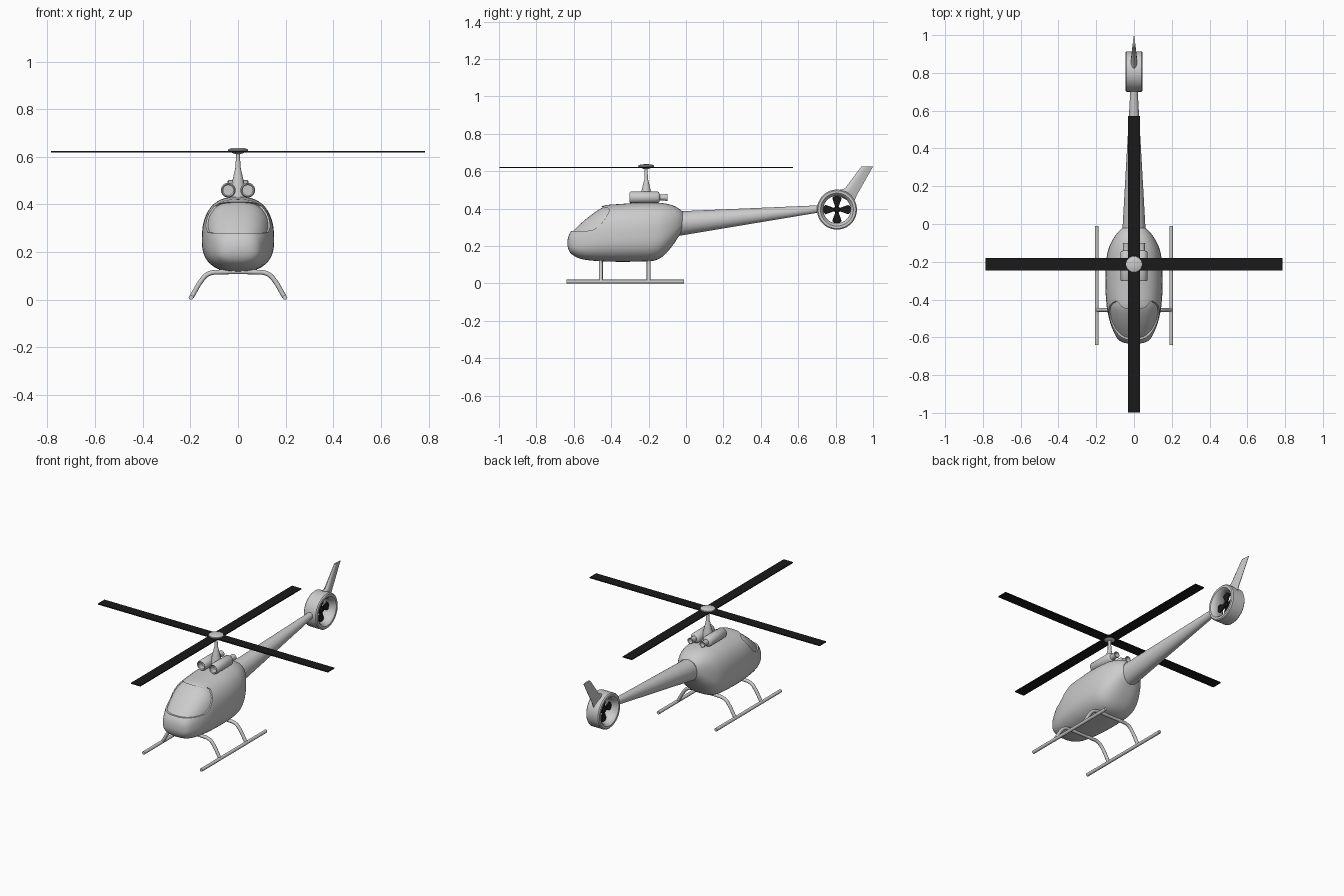
import bpy, bmesh, math
from mathutils import Vector

if "Cube" in bpy.data.objects:
    bpy.data.objects.remove(bpy.data.objects["Cube"])

black = bpy.data.materials.new("black")
black.diffuse_color = (0.01, 0.01, 0.01, 1)
black.use_nodes = True
black.node_tree.nodes["Principled BSDF"].inputs["Base Color"].default_value = black.diffuse_color


def make(name, verts, faces, angle=40, mat=None):
    me = bpy.data.meshes.new(name)
    me.from_pydata(verts, [], faces)
    bm = bmesh.new()
    bm.from_mesh(me)
    bmesh.ops.recalc_face_normals(bm, faces=bm.faces)
    bm.to_mesh(me)
    bm.free()
    ob = bpy.data.objects.new(name, me)
    bpy.context.collection.objects.link(ob)
    if mat:
        me.materials.append(mat)
    smooth(ob, angle)
    return ob


def smooth(ob, angle):
    bpy.ops.object.select_all(action='DESELECT')
    ob.select_set(True)
    bpy.context.view_layer.objects.active = ob
    bpy.ops.object.shade_smooth_by_angle(angle=math.radians(angle))


def skin(name, rings, closed=False, **kw):
    """Bridge equal rings of points; cap the ends or close the loop."""
    n, m = len(rings[0]), len(rings)
    verts = [p for r in rings for p in r]
    faces = [(i * n + j, i * n + (j + 1) % n, (i + 1) % m * n + (j + 1) % n, (i + 1) % m * n + j)
             for i in range(m if closed else m - 1) for j in range(n)]
    if not closed:
        faces += [tuple(range(n)), tuple(range((m - 1) * n, m * n))]
    return make(name, verts, faces, **kw)


def lathe(name, profile, n=40, closed=False, **kw):
    """Turn (radius, height) points around local z."""
    return skin(name, [[(r * math.cos(2 * math.pi * k / n), r * math.sin(2 * math.pi * k / n), h)
                        for k in range(n)] for r, h in profile], closed, **kw)


def prism(name, pts, half, **kw):
    """Extrude a (y, z) outline across x."""
    return skin(name, [[(s * half, y, z) for y, z in pts] for s in (-1, 1)], **kw)


def tube(name, pts, r):
    cu = bpy.data.curves.new(name, 'CURVE')
    cu.dimensions = '3D'
    cu.bevel_depth, cu.bevel_resolution, cu.use_fill_caps = r, 4, True
    sp = cu.splines.new('BEZIER')
    sp.bezier_points.add(len(pts) - 1)
    for b, p in zip(sp.bezier_points, pts):
        b.co = p
        b.handle_left_type = b.handle_right_type = 'AUTO'
    ob = bpy.data.objects.new(name, cu)
    bpy.context.collection.objects.link(ob)


def section(y, zb, zt, w, e=2.5, n=48):
    """Superellipse cross-section, widest below the middle."""
    zc, ring = zb + 0.43 * (zt - zb), []
    for k in range(n):
        a = 2 * math.pi * k / n
        c, s = math.cos(a), math.sin(a)
        h = zt - zc if s > 0 else zc - zb
        ring.append((math.copysign(abs(c) ** (2 / e), c) * w, y,
                     zc + math.copysign(abs(s) ** (2 / e), s) * h))
    return ring


def refine(st, k=3):
    """Catmull-Rom interpolation between stations."""
    v = [Vector(s) for s in st]
    v = [v[0]] + v + [v[-1]]
    out = []
    for i in range(1, len(v) - 2):
        a, b, c, d = v[i - 1:i + 3]
        for j in range(k):
            t = j / k
            out.append(0.5 * (2 * b + (c - a) * t + (2 * a - 5 * b + 4 * c - d) * t * t
                              + (3 * b - a - 3 * c + d) * t ** 3))
    return out + [v[-1]]


def cut(ob, other):
    bpy.context.view_layer.objects.active = ob
    m = ob.modifiers.new("cut", 'BOOLEAN')
    m.operation, m.solver, m.object = 'DIFFERENCE', 'EXACT', other
    bpy.ops.object.modifier_apply(modifier=m.name)
    bpy.data.objects.remove(other)


# Cabin: lofted stations (y, bottom, top, half width)
stations = [(-.634, .205, .225, .02), (-.628, .18, .255, .055), (-.61, .155, .285, .085),
            (-.57, .134, .325, .108), (-.52, .124, .367, .127), (-.46, .119, .408, .141),
            (-.42, .117, .42, .146), (-.35, .116, .425, .151), (-.25, .117, .432, .151),
            (-.17, .122, .432, .144), (-.12, .148, .429, .131), (-.075, .198, .419, .108),
            (-.04, .25, .402, .082), (-.02, .28, .385, .06)]
fine = refine(stations)
cabin = skin("cabin", [section(*s) for s in fine])

# Recessed windshield
d = .006
core = skin("windshield_core", [section(s[0] + d, s[1] + d, s[2] - d, s[3] - d) for s in fine])
cutter = prism("windshield_cutter", [(-.70, .28), (-.56, .28), (-.505, .283), (-.465, .305),
                                     (-.43, .35), (-.408, .393), (-.415, .402), (-.455, .411),
                                     (-.49, .45), (-.70, .45)], .3)
cut(cutter, core)
cut(cabin, cutter)
smooth(cabin, 35)

# Tail boom
skin("tail_boom", [[(rx * math.cos(a), y, z + rz * math.sin(a))
                    for a in [2 * math.pi * k / 32 for k in range(32)]]
                   for y, z, rx, rz in ((-.06, .318, .063, .067), (.715, .399, .019, .019))])

# Tail fan shroud and fan
FY, FZ = .807, .395
shroud = lathe("fan_shroud", [(.101, .045), (.107, .039), (.107, -.039), (.101, -.045), (.088, -.045),
                              (.078, -.035), (.073, -.015), (.073, .015), (.078, .035), (.088, .045)],
               n=56, closed=True)
hub = lathe("fan_hub", [(.012, -.014), (.018, -.008), (.018, .008), (.012, .014)], n=24, mat=black)
for ob in (shroud, hub):
    ob.location, ob.rotation_euler = (0, FY, FZ), (0, math.pi / 2, 0)
for i in range(4):
    blade = prism("fan_blade", [(-.007, .01), (.007, .01), (.025, .06), (.018, .07),
                                (0, .074), (-.018, .07), (-.025, .06)], .004, mat=black)
    blade.location, blade.rotation_euler = (0, FY, FZ), (i * math.pi / 2, 0, 0)

# Swept tail fin: (lead y, lead z, trail y, trail z, half thickness)
foil = [(0, 0), (.06, .55), (.2, .95), (.4, 1), (.7, .6), (1, .1)]
outline = foil + [(t, -h) for t, h in reversed(foil[1:])]
skin("tail_fin", [[(h * w, y0 + t * (y1 - y0), z0 + t * (z1 - z0)) for t, h in outline]
                  for y0, z0, y1, z1, w in ((.77, .487, .895, .43, .018), (.85, .508, .915, .475, .016),
                                            (.937, .625, 1.0, .625, .006))])

# Twin engines with intake and exhaust
for s in (-1, 1):
    e = lathe("engine", [(.021, .265), (.021, .298), (.026, .302), (.031, .296), (.031, .15),
                         (.027, .144), (.016, .14), (.016, .12), (.019, .10), (.015, .10),
                         (.013, .125)], n=32)
    e.location, e.rotation_euler = (s * .041, 0, .46), (math.pi / 2, 0, 0)

# Rotor mast and hub cap
RY = -.213
mast = lathe("rotor_mast", [(.042, .41), (.034, .455), (.026, .49), (.012, .55), (.010, .555),
                            (.010, .58), (.008, .585), (.008, .625)], n=32)
cap = lathe("rotor_hub", [(.012, .612), (.04, .622), (.043, .626), (.042, .631), (.03, .636), (.008, .638)])
mast.location.y = cap.location.y = RY

# Main rotor: four long flat blades
for i in range(4):
    b = prism("rotor_blade", [(.0, -.003), (.785, -.003), (.785, .003), (.0, .003)], .032, mat=black)
    b.location, b.rotation_euler = (0, RY, .621), (0, 0, i * math.pi / 2)

# Landing skids and arched struts
for s in (-1, 1):
    tube("skid", [(s * .197, -.64, .01), (s * .197, -.01, .01)], .01)
arch = [(.195, .012), (.148, .088), (.132, .104), (.108, .114), (.08, .116)]
arch += [(-x, z) for x, z in reversed(arch)]
for y in (-.455, -.2):
    tube("skid_strut", [(x, y, z) for x, z in arch], .01)
